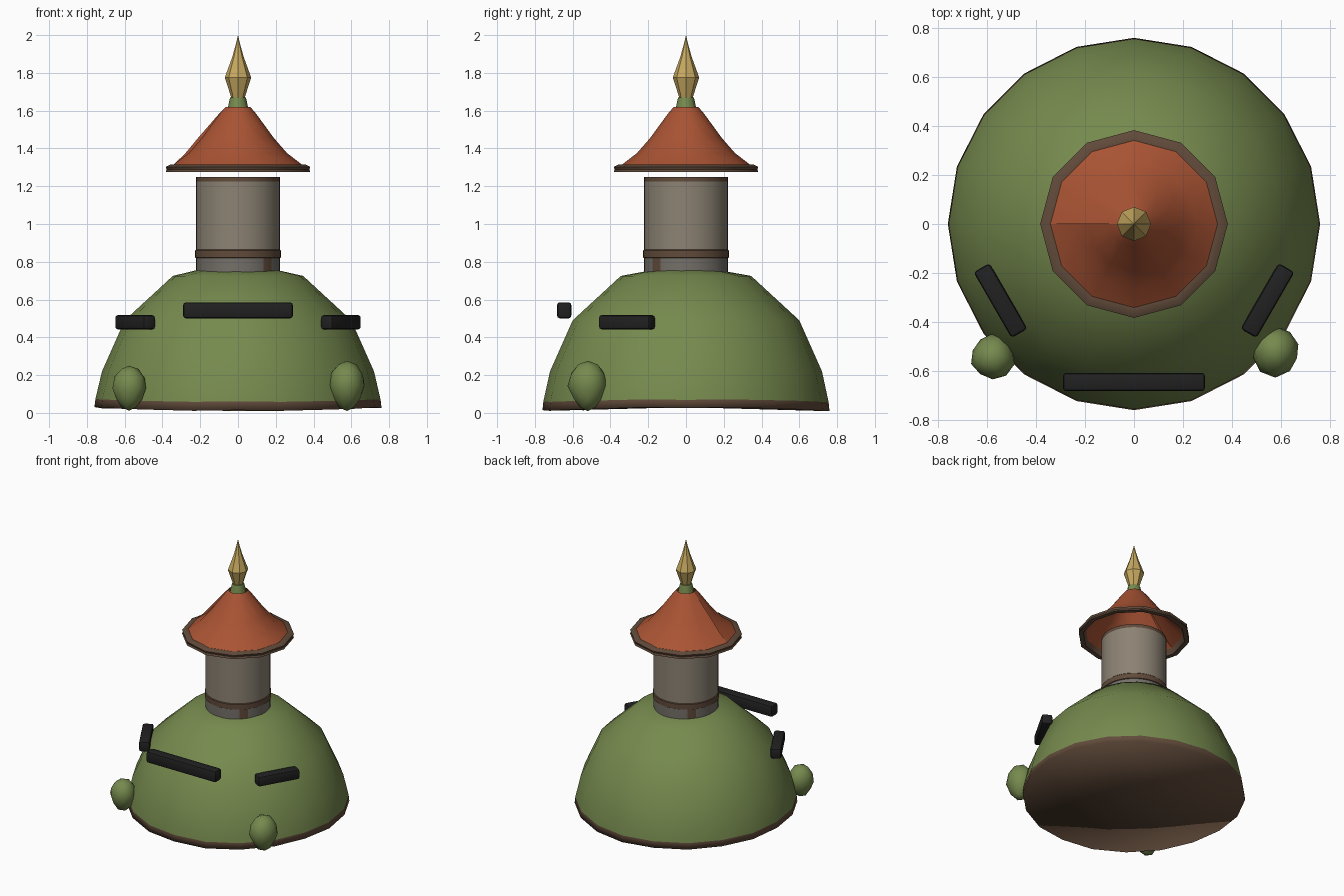
import bpy, bmesh, math
from mathutils import Vector

if "Cube" in bpy.data.objects:
    bpy.data.objects.remove(bpy.data.objects["Cube"])


def material(name, rgb):
    m = bpy.data.materials.new(name)
    m.diffuse_color = (*rgb, 1)
    m.use_nodes = True
    m.node_tree.nodes["Principled BSDF"].inputs["Base Color"].default_value = m.diffuse_color
    return m


GREEN = material("moss green", (0.181, 0.254, 0.076))
BROWN = material("dark brown", (0.120, 0.070, 0.043))
RED = material("roof red", (0.400, 0.088, 0.034))
STONE = material("warm grey", (0.262, 0.225, 0.172))
SLATE = material("panel grey", (0.175, 0.160, 0.140))
BLACK = material("black", (0.015, 0.015, 0.016))
GOLD = material("gold", (0.578, 0.402, 0.120))


def finish(name, bm, mats, angle=None):
    """Turn a bmesh into an object; angle in degrees sets the smoothing."""
    bmesh.ops.recalc_face_normals(bm, faces=bm.faces)
    mesh = bpy.data.meshes.new(name)
    bm.to_mesh(mesh)
    bm.free()
    for m in mats:
        mesh.materials.append(m)
    ob = bpy.data.objects.new(name, mesh)
    bpy.context.collection.objects.link(ob)
    if angle:
        bpy.ops.object.select_all(action='DESELECT')
        ob.select_set(True)
        bpy.context.view_layer.objects.active = ob
        bpy.ops.object.shade_smooth_by_angle(angle=math.radians(angle))
    return ob


def lathe(profile, sides, caps=True, closed=False):
    """Revolve (radius, z) points round the z axis; returns a bmesh and its rings."""
    bm = bmesh.new()
    rings = []
    for r, z in profile:
        if r == 0:
            rings.append([bm.verts.new((0, 0, z))] * sides)
        else:
            rings.append([bm.verts.new((r * math.cos(2 * math.pi * i / sides),
                                        r * math.sin(2 * math.pi * i / sides), z))
                          for i in range(sides)])
    pairs = list(zip(rings, rings[1:])) + ([(rings[-1], rings[0])] if closed else [])
    for a, b in pairs:
        for i in range(sides):
            j = (i + 1) % sides
            bm.faces.new(list(dict.fromkeys((a[i], a[j], b[j], b[i]))))
    if caps and not closed:
        for ring in (rings[0], rings[-1]):
            if ring[0] is not ring[1]:
                bm.faces.new(ring)
    return bm, rings


# Domed hill with an uneven brown foot
bm, rings = lathe([(0, 0.03), (0.76, 0.02), (0.755, 0.065), (0.72, 0.22), (0.60, 0.49),
                   (0.345, 0.725), (0.19, 0.757), (0, 0.765)], 20)
for ring, amp in ((rings[1], 0.011), (rings[2], 0.008), (rings[6], 0.006)):
    for i, v in enumerate(ring):
        v.co.z += amp * math.cos(4 * math.pi * i / 20) * (1 if i % 3 else 0.5)
for f in bm.faces:
    f.material_index = int(f.calc_center_median().z < 0.06)
finish("hill", bm, [GREEN, BROWN], 180)

# Round tower: panelled base with two posts, belt and top trim
bm, _ = lathe([(0.222, 0.68), (0.222, 0.82), (0.222, 0.865), (0.222, 1.225), (0.222, 1.25)], 48)
for f in bm.faces:
    c = f.calc_center_median()
    if len(f.verts) > 4 or c.z > 1.225 or 0.82 < c.z < 0.865:
        f.material_index = 1
    elif c.z < 0.82:
        post = abs(c.x + c.y) < 0.025
        f.material_index = 1 if post else 2
finish("tower", bm, [STONE, BROWN, SLATE], 40)
bm, _ = lathe([(0.222, 0.82), (0.227, 0.823), (0.227, 0.86), (0.222, 0.865)], 48, caps=False)
finish("tower_belt", bm, [BROWN], 40)

# Flared roof sheet whose ends overlap along one raised seam
bm = bmesh.new()
roof = [(0.065, 1.62, 0), (0.095, 1.585, 0.004), (0.19, 1.455, 0.022),
        (0.26, 1.375, 0.018), (0.347, 1.308, 0)]
cols = []
for i in range(13):
    a = -math.pi + i * math.pi / 6
    cols.append([bm.verts.new(((r + (lift if i == 12 else 0)) * math.cos(a),
                               (r + (lift if i == 12 else 0)) * math.sin(a), z))
                 for r, z, lift in roof])
for a, b in zip(cols, cols[1:]):
    for k in range(len(roof) - 1):
        bm.faces.new((a[k], b[k], b[k + 1], a[k + 1]))
for k in range(len(roof) - 1):  # step between the two sheet ends
    vs = list(dict.fromkeys((cols[0][k], cols[0][k + 1], cols[12][k + 1], cols[12][k])))
    bm.faces.new(vs)
bmesh.ops.remove_doubles(bm, verts=bm.verts, dist=0.0005)
finish("roof", bm, [RED], 50)

# Eaves ring
bm, _ = lathe([(0.335, 1.312), (0.36, 1.314), (0.383, 1.302), (0.378, 1.288),
               (0.383, 1.274), (0.35, 1.274)], 12, closed=True)
finish("eaves", bm, [BROWN], 35)

# Finial collar and spike
bm, _ = lathe([(0.056, 1.605), (0.042, 1.67)], 8)
finish("finial_collar", bm, [GREEN], 50)
bm, _ = lathe([(0.034, 1.665), (0.07, 1.775), (0.03, 1.885), (0.012, 1.95), (0, 2.0)], 8)
finish("finial_spike", bm, [GOLD], 30)


# Rounded black bars set against the hill
def bar(name, size, loc, turn):
    bm = bmesh.new()
    bmesh.ops.create_cube(bm, size=1)
    bmesh.ops.scale(bm, vec=size, verts=bm.verts)
    bmesh.ops.bevel(bm, geom=bm.edges[:], offset=0.014, segments=2, profile=0.5, affect='EDGES')
    ob = finish(name, bm, [BLACK], 40)
    ob.location = loc
    ob.rotation_euler.z = math.radians(turn)


bar("front_bar", (0.58, 0.075, 0.085), (0, -0.645, 0.543), 0)
for side, label in ((1, "right"), (-1, "left")):
    bar(label + "_bar", (0.31, 0.075, 0.076), (0.545 * side, -0.3125, 0.48), 60 * side)


# Lumpy bushes at the front corners
def bush(name, loc, size, phase):
    bm = bmesh.new()
    bmesh.ops.create_icosphere(bm, subdivisions=2, radius=1)
    for v in bm.verts:
        n = v.co.copy()
        k = 1 + 0.05 * math.sin(3 * n.x + phase) + 0.04 * math.cos(4 * n.y + 2 * phase)
        taper = 0.95 if n.z > -0.3 else 0.82
        v.co = Vector((n.x * size[0] * k * taper, n.y * size[1] * k * taper, n.z * size[2]))
    finish(name, bm, [GREEN], 180).location = loc


bush("left_bush", (-0.577, -0.543, 0.131), (0.097, 0.097, 0.119), 0.6)
bush("right_bush", (0.577, -0.52, 0.143), (0.107, 0.104, 0.133), 2.0)
